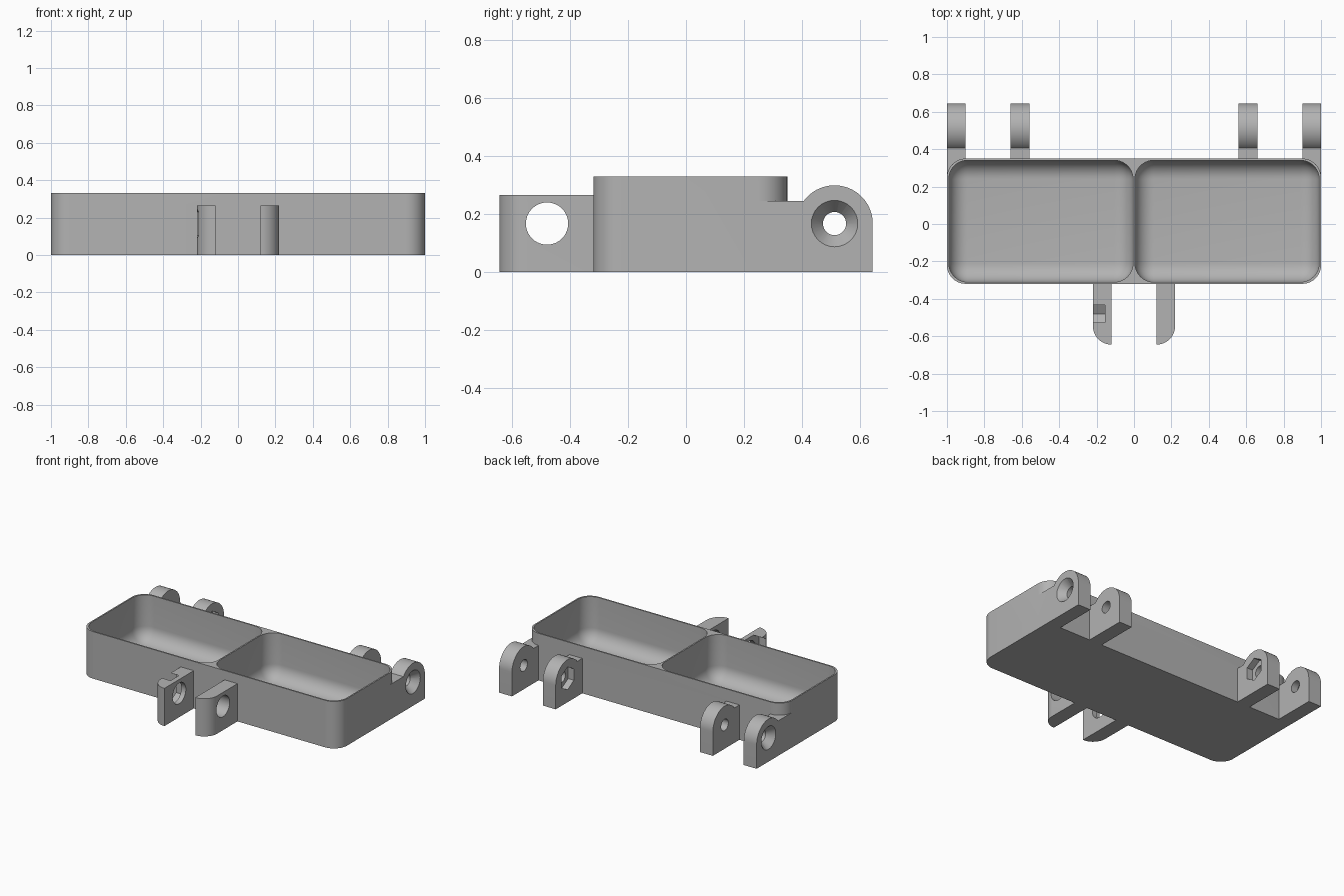
import bpy, bmesh
from math import sin, cos, pi, radians
from mathutils import Matrix, Vector

old = bpy.data.objects.get("Cube")
if old:
    bpy.data.objects.remove(old, do_unlink=True)

grey = bpy.data.materials.new("plain grey")
grey.use_nodes = True
COLOUR = (0.45, 0.45, 0.45, 1)
grey.diffuse_color = COLOUR
grey.node_tree.nodes["Principled BSDF"].inputs["Base Color"].default_value = COLOUR

AXIS_Z = 0.167      # height of every hinge and latch hole
HINGE_Y, HINGE_R = 0.513, 0.132
LATCH_Y = -0.48
CORNER = 0.1


def finish(name, bm):
    bmesh.ops.recalc_face_normals(bm, faces=bm.faces)
    mesh = bpy.data.meshes.new(name)
    bm.to_mesh(mesh)
    bm.free()
    mesh.materials.append(grey)
    obj = bpy.data.objects.new(name, mesh)
    bpy.context.scene.collection.objects.link(obj)
    return obj


def arc(cx, cy, r, start, end, steps):
    angles = [radians(start + (end - start) * i / steps) for i in range(steps + 1)]
    return [(cx + r * cos(a), cy + r * sin(a)) for a in angles]


def prism(name, outline, place, direction):
    """Extrude a 2D outline, placed in space by a function."""
    bm = bmesh.new()
    face = bm.faces.new([bm.verts.new(place(*p)) for p in outline])
    top = bmesh.ops.extrude_face_region(bm, geom=[face])["geom"]
    moved = [v for v in top if isinstance(v, bmesh.types.BMVert)]
    bmesh.ops.translate(bm, verts=moved, vec=Vector(direction))
    return finish(name, bm)


def bore(x0, x1, y, r0, r1, sides):
    """Cutter along x, from radius r0 at x0 to r1 at x1."""
    bm = bmesh.new()
    place = Matrix.Translation(((x0 + x1) / 2, y, AXIS_Z)) @ Matrix.Rotation(pi / 2, 4, 'Y')
    bmesh.ops.create_cone(bm, cap_ends=True, segments=sides, radius1=r0, radius2=r1,
                          depth=x1 - x0, matrix=place @ Matrix.Rotation(pi / 2, 4, 'Z'))
    return finish("bore_cutter", bm)


def combine(target, other, operation):
    mod = target.modifiers.new("join", 'BOOLEAN')
    mod.operation, mod.solver, mod.object = operation, 'EXACT', other
    bpy.context.view_layer.objects.active = target
    bpy.ops.object.modifier_apply(modifier=mod.name)
    bpy.data.objects.remove(other, do_unlink=True)


def box(name, x, y, z, rounded):
    """Box with bevelled edges chosen by a rule on the edge's vertices."""
    bm = bmesh.new()
    bmesh.ops.create_cube(bm, size=1)
    for v in bm.verts:
        v.co = [lo + (c + 0.5) * (hi - lo) for c, (lo, hi) in zip(v.co, (x, y, z))]
    bmesh.ops.bevel(bm, geom=[e for e in bm.edges if rounded(*e.verts)], offset=CORNER,
                    segments=10, profile=0.5, affect='EDGES')
    return finish(name, bm)


# Tray block with rounded upright corners
tray = box("tray", (-1, 1), (-0.32, 0.35), (0, 0.33),
           lambda a, b: abs(a.co.z - b.co.z) > 0.1)

# Hinge lugs behind: countersunk outer pair, inner pair with nut recess
profile = [(0.25, 0), (HINGE_Y + HINGE_R, 0)]
profile += arc(HINGE_Y, AXIS_Z, HINGE_R, 0, 143.8, 28) + [(0.25, 0.245)]
for side in (-1, 1):
    for inner, outer, recess in ((0.9, 1.0, "cone"), (0.56, 0.66, "nut")):
        lug = prism("hinge_lug", profile, lambda y, z: (side * inner, y, z),
                    (side * (outer - inner), 0, 0))
        combine(lug, bore(side * 0.78 - 0.3, side * 0.78 + 0.3, HINGE_Y, 0.04, 0.04, 32), 'DIFFERENCE')
        if recess == "cone":
            radii = (0.04, 0.081) if side > 0 else (0.081, 0.04)
            edges = sorted((side * 0.95, side * 1.001))
            cutter = bore(*edges, HINGE_Y, *radii, 32)
        else:
            edges = sorted((side * 0.54, side * 0.605))
            cutter = bore(*edges, HINGE_Y, 0.08, 0.08, 6)
        combine(lug, cutter, 'DIFFERENCE')
        combine(tray, lug, 'UNION')

# Latch lugs in front, rounded on their outer corners
plan = [(0.12, -0.3), (0.12, -0.645)] + arc(0.12, -0.545, CORNER, -90, 0, 12)[1:] + [(0.22, -0.3)]
for side in (-1, 1):
    lug = prism("latch_lug", plan, lambda x, y: (side * x, y, 0), (0, 0, 0.265))
    combine(lug, bore(side * 0.17 - 0.1, side * 0.17 + 0.1, LATCH_Y, 0.073, 0.073, 40), 'DIFFERENCE')
    if side < 0:    # large nut recess that breaks through the top
        combine(lug, bore(-0.3, -0.155, LATCH_Y, 0.125, 0.125, 6), 'DIFFERENCE')
    combine(tray, lug, 'UNION')

# Two hollow compartments with rounded floors
for x in ((-0.99, -0.005), (0.005, 0.99)):
    pocket = box("pocket_cutter", x, (-0.31, 0.34), (0.012, 0.6),
                 lambda a, b: min(a.co.z, b.co.z) < 0.1)
    combine(tray, pocket, 'DIFFERENCE')

# Smooth curves, crisp edges
bpy.ops.object.select_all(action='DESELECT')
tray.select_set(True)
bpy.context.view_layer.objects.active = tray
bpy.ops.object.shade_smooth_by_angle(angle=radians(30))
